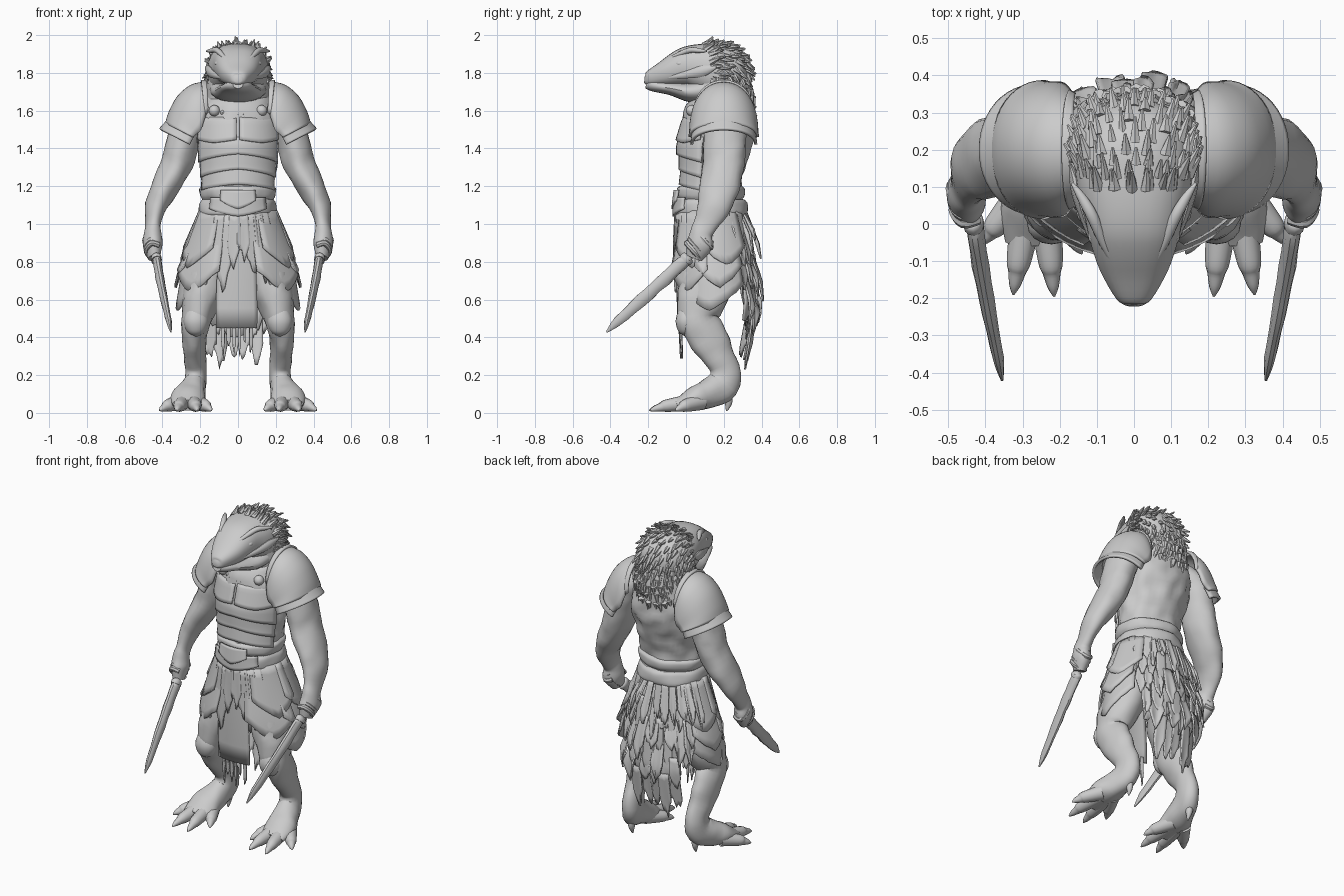
import bpy, bmesh, math, random
from mathutils import Vector, Matrix, noise
from mathutils.bvhtree import BVHTree

random.seed(4)
cube = bpy.data.objects.get("Cube")
if cube:
    bpy.data.objects.remove(cube, do_unlink=True)
grey = bpy.data.materials.new("stone_grey")
grey.use_nodes = True
grey.diffuse_color = (0.6, 0.6, 0.6, 1)
grey.node_tree.nodes["Principled BSDF"].inputs["Base Color"].default_value = grey.diffuse_color

def finish(name, bm, mirror=False, thickness=0.0):
    """Turn a bmesh into a shaded object, optionally mirrored and thickened."""
    bmesh.ops.recalc_face_normals(bm, faces=bm.faces[:])
    mesh = bpy.data.meshes.new(name)
    bm.to_mesh(mesh)
    bm.free()
    mesh.materials.append(grey)
    mesh.shade_smooth()
    mesh.set_sharp_from_angle(angle=math.radians(42))
    obj = bpy.data.objects.new(name, mesh)
    bpy.context.scene.collection.objects.link(obj)
    if thickness:
        solid = obj.modifiers.new("thickness", 'SOLIDIFY')
        solid.thickness, solid.offset = thickness, 0
    if mirror:
        obj.modifiers.new("mirror", 'MIRROR').use_mirror_merge = False
    return obj

def smooth_path(points, steps=4):
    padded = [points[0]] + list(points) + [points[-1]]
    path = []
    for p, q, r, s in zip(padded, padded[1:], padded[2:], padded[3:]):
        for t in [k / steps for k in range(steps)]:
            path.append([0.5 * (2*b + (c-a)*t + (2*a-5*b+4*c-d)*t*t + (3*b-a-3*c+d)*t**3)
                         for a, b, c, d in zip(p, q, r, s)])
    return path + [list(points[-1])]

def add_grid(bm, rows, closed=False):
    grid = [[bm.verts.new(p) for p in row] for row in rows]
    for low, high in zip(grid, grid[1:]):
        for k in range(len(low) - (not closed)):
            j = (k + 1) % len(low)
            bm.faces.new((low[k], low[j], high[j], high[k]))
    if closed:
        bm.faces.new(grid[0])
        bm.faces.new(grid[-1])

def tube(name, *paths, mirror=False, sides=16, square=2, rough=0.0):
    """Loft ellipses along paths of (x, y, z, half width, half depth)."""
    bm = bmesh.new()
    for path in map(smooth_path, paths):
        spots = [Vector(p[:3]) for p in path]
        side, rings = Vector((1, 0, 0)), []
        for i, p in enumerate(path):
            tangent = (spots[min(i+1, len(spots)-1)] - spots[max(i-1, 0)]).normalized()
            if i == 0 and abs(tangent.x) > 0.9:
                side = Vector((0, 0, 1))
            side = (side - tangent * side.dot(tangent)).normalized()
            up = tangent.cross(side)
            ring = []
            for a in [math.tau * k / sides for k in range(sides)]:
                c, s = [math.copysign(abs(f(a)) ** (2 / square), f(a)) for f in (math.cos, math.sin)]
                arm = side * c * max(p[3], .002) + up * s * max(p[4], .002)
                ring.append(spots[i] + arm * (1 + rough * noise.noise((spots[i] + arm) * 14)))
            rings.append(ring)
        add_grid(bm, rings, closed=True)
    return finish(name, bm, mirror)

def blob(x, y, z, rx, ry, rz):
    return [(x, y, z + rz * h, rx * w, ry * w) for h, w in ((-1, .1), (-.7, .7), (0, 1), (.7, .7), (1, .1))]

# Outlines of trunk and skirt: height, centre depth, half width, half depth
trunk = [(1.75, .19, .14, .13), (1.66, .2, .19, .155), (1.55, .175, .22, .19), (1.42, .155, .215, .192),
         (1.3, .145, .2, .165), (1.2, .135, .19, .155), (1.1, .13, .19, .17), (.98, .14, .2, .17), (.88, .14, .16, .14)]
skirt = [(1.1, .13, .195, .18), (.9, .145, .245, .19), (.75, .155, .28, .2), (.55, .165, .295, .205), (.25, .135, .28, .16)]

def outline(table, z):
    for top, low in zip(table, table[1:]):
        if z >= low[0] or low is table[-1]:
            t = min(max((top[0] - z) / (top[0] - low[0]), 0), 1)
            return [a + (b - a) * t for a, b in zip(top[1:], low[1:])]

def add_panel(bm, table, start, end, top, bottom, hem=0.0, inner=.005, outer=.02, ragged=0.0, cols=8):
    """Sheet wrapped on an outline; angle 0 is the front, hem lifts its corners."""
    drops = [bottom + (top - bottom) * hem * abs(2 * k / cols - 1) ** 1.3 + random.uniform(-ragged, ragged)
             for k in range(cols + 1)]
    rows = []
    for v in [r / 6 for r in range(7)]:
        row = []
        for k, drop in enumerate(drops):
            a = math.radians(start + (end - start) * k / cols)
            z = top + (drop - top) * v
            cy, rx, ry = outline(table, z)
            off = inner + (outer - inner) * v
            row.append((math.sin(a) * (rx + off), cy - math.cos(a) * (ry + off), z))
        rows.append(row)
    add_grid(bm, rows)

# Trunk, neck and head
torso = tube("torso", [(0, cy, z, rx, ry) for z, cy, rx, ry in trunk], sides=48, rough=.09)
neck = tube("neck", [(0, .18, 1.54, .18, .17), (0, .18, 1.66, .17, .155), (0, .17, 1.76, .16, .155),
                     (0, .16, 1.86, .13, .13)], sides=24, rough=.04)
head = tube("head", [(0, y, (hi + lo) / 2, w, (hi - lo) / 2) for y, hi, lo, w in (
    (-.22, 1.785, 1.75, .02), (-.2, 1.808, 1.73, .048), (-.12, 1.86, 1.725, .093), (-.04, 1.915, 1.725, .12),
    (.02, 1.945, 1.72, .134), (.1, 1.958, 1.69, .155), (.18, 1.955, 1.65, .16), (.26, 1.89, 1.64, .14),
    (.31, 1.8, 1.68, .07))], sides=28, square=2.4)
tube("lower_jaw", [(0, -.21, 1.742, .028, .025), (0, -.17, 1.733, .065, .032), (0, -.08, 1.718, .102, .036),
                   (0, .02, 1.7, .135, .055), (0, .1, 1.71, .15, .07)], sides=20)
tube("brow_ridges", [(.04, -.13, 1.848, .008, .008), (.082, -.05, 1.893, .013, .012), (.112, .02, 1.92, .016, .015),
                     (.14, .07, 1.918, .013, .012), (.167, .11, 1.915, .004, .005)], mirror=True, sides=10)
tube("cheek_ridges", [(.085, -.1, 1.775, .008, .01), (.125, .0, 1.79, .014, .02), (.15, .09, 1.81, .02, .03),
                      (.172, .16, 1.83, .004, .006)], mirror=True, sides=10)
tube("eyes", blob(.108, -.03, 1.85, .016, .025, .016), mirror=True, sides=12)

# Mane of overlapping scales from the crown down the nape
surfaces = [BVHTree.FromPolygons([v.co for v in o.data.vertices], [p.vertices[:] for p in o.data.polygons])
            for o in (torso, neck, head)]
bm = bmesh.new()
core = Vector((0, .15, 1.75))
for row in range(17):
    pitch = math.radians(-12 + row * 9)
    across = min(80, 30 + row * 18, 80 - (row - 10) * 9)
    along = Vector((0, math.cos(pitch), -math.sin(pitch)))
    for k in range(11):
        phi = math.radians(across * (k / 5 - 1) + (7 if row % 2 else 0) + random.uniform(-4, 4))
        ray = Vector((0, math.sin(pitch), math.cos(pitch))) * math.cos(phi) + Vector((math.sin(phi), 0, 0))
        hits = [tree.ray_cast(core + ray, -ray) for tree in surfaces]
        spot = min((h for h in hits if h[0]), key=lambda h: h[3])[0]
        aim = (along + ray * random.uniform(.2, .8)).normalized()
        length = random.uniform(.045, .075)
        place = Matrix.Translation(spot + aim * length * .25) @ aim.to_track_quat('Z', 'Y').to_matrix().to_4x4()
        bmesh.ops.create_cone(bm, cap_ends=True, segments=6, radius1=random.uniform(.012, .019), radius2=.004,
                              depth=length, matrix=place)
finish("mane_scales", bm)

# Arms and fists
tube("arms", [(.17, .19, 1.62, .07, .08), (.25, .2, 1.55, .09, .115), (.293, .205, 1.43, .088, .112),
              (.325, .2, 1.32, .083, .108), (.383, .18, 1.2, .072, .108), (.432, .15, 1.1, .058, .09),
              (.45, .105, 1.0, .04, .064), (.452, .08, .95, .046, .06), (.452, .07, .89, .05, .07),
              (.445, .045, .82, .032, .045)], mirror=True, sides=24, rough=.1)
grip = Vector((-.1, -.72, -.65)).normalized()
across = grip.cross(Vector((1, 0, 0))).normalized()
fingers = []
for k in range(4):
    centre = Vector((.45, .065, .885)) + grip * (k - 1.6) * .026
    fingers.append([(*(centre + Vector((1, 0, 0)) * math.cos(a) * .037 + across * math.sin(a) * .054), .016, .016)
                    for a in (-2.4, -1.2, 0, 1.2, 2.4)])
tube("fingers", *fingers, mirror=True, sides=8)

# Short swords
tube("sword_blades", [(.43, .0, .81, .022, .03), (.425, -.04, .775, .022, .036), (.397, -.2, .63, .02, .034),
                      (.366, -.36, .485, .016, .027), (.355, -.42, .428, .004, .005)], mirror=True, sides=10, rough=.25)
tube("sword_handles", [(.458, .125, .925, .022, .022), (.44, .03, .84, .017, .017), (.434, .01, .822, .028, .036),
                       (.431, -.005, .806, .028, .036)], mirror=True, sides=12)

def arches(name, *sections):
    """Shoulder armour arched between base and crest points: x, z, x, z, half depth."""
    rows = []
    for bx, bz, tx, tz, depth in smooth_path(sections, 3):
        bows = [(math.cos(math.pi * k / 24), math.sin(math.pi * k / 24) ** .9) for k in range(25)]
        rows.append([(bx + (tx - bx) * s, .2 - c * depth, bz + (tz - bz) * s) for c, s in bows])
    bm = bmesh.new()
    add_grid(bm, rows)
    finish(name, bm, mirror=True, thickness=.016)

arches("shoulder_plates", (.165, 1.6, .185, 1.745, .14), (.18, 1.55, .25, 1.728, .165), (.195, 1.5, .315, 1.672, .175),
       (.22, 1.475, .36, 1.59, .175), (.24, 1.46, .378, 1.53, .18))
arches("shoulder_lower_bands", (.22, 1.48, .35, 1.57, .163), (.24, 1.45, .385, 1.53, .166), (.255, 1.42, .412, 1.5, .17))
arches("shoulder_collars", (.16, 1.59, .165, 1.755, .145), (.175, 1.58, .195, 1.755, .155))

# Layered chest armour and necklace
bm = bmesh.new()
for level, (top, bottom, hem) in enumerate(((1.3, 1.21, -.35), (1.38, 1.29, -.5), (1.46, 1.37, -.5))):
    add_panel(bm, trunk, -70, 70, top, bottom, hem, .003, .014 + level * .002, cols=16)
for sign in (-1, 1):
    add_panel(bm, trunk, sign * 2, sign * 66, 1.565, 1.43, .12, .002, .018, cols=10)
finish("chest_plates", bm, thickness=.01)
tube("chest_studs", blob(.125, .03, 1.6, .03, .03, .03), mirror=True, sides=12)
turns = [math.radians(k * 9) for k in range(-13, 14)]
tube("necklace", *[blob(.18 * math.sin(a), .18 - .185 * math.cos(a), 1.665 - .085 * math.cos(a), .012, .012, .014)
                   for a in turns], sides=8)

# Belts and front flap
tube("belts", [(0, .13, 1.2, .19, .165), (0, .13, 1.185, .203, .178), (0, .13, 1.15, .2, .176), (0, .13, 1.13, .19, .165)],
     [(0, .13, 1.13, .19, .175), (0, .13, 1.11, .203, .19), (0, .13, 1.06, .208, .196), (0, .13, 1.04, .195, .18)],
     sides=40, rough=.05)
bm = bmesh.new()
add_panel(bm, skirt, -44, 44, 1.14, 1.04, .4, .012, .018, cols=12)
add_panel(bm, skirt, -26, 26, 1.18, 1.08, .45, .01, .022, cols=12)
finish("belt_flap", bm, thickness=.012)

# Hip armour: one broad low plate under overlapping leaves
bm = bmesh.new()
add_panel(bm, skirt, 32, 128, .9, .545, .38, .0, .03, .004, 16)
for top, bottom, flare, shift in ((.97, .65, .045, -4), (1.07, .77, .035, 6)):
    for start in (22, 68):
        add_panel(bm, skirt, start + shift, start + shift + 62, top, bottom + random.uniform(-.01, .02), .35, .0, flare, .006)
finish("hip_plates", bm, mirror=True, thickness=.012)

# Front loincloth with torn strips
bm = bmesh.new()
add_panel(bm, skirt, -23, 20, 1.08, .45, 0, .0, .004, cols=10)
for a in range(-18, 18, 6):
    add_panel(bm, skirt, a, a + random.uniform(2, 4), .48, random.uniform(.27, .38), .3, .0, .0, .02, 4)
for a in range(-34, 34, 11):
    add_panel(bm, skirt, a, a + 15, 1.06, random.uniform(.6, .84), .3, .008, .02, .03, 6)
finish("loincloth", bm, thickness=.01)

# Back rags in tiers, narrowing toward the bottom
bm = bmesh.new()
for tier in range(6):
    spread, top = 70 - tier * 9, 1.07 - tier * .11
    for a in range(180 - spread, 180 + spread, 12):
        add_panel(bm, skirt, a, a + random.uniform(8, 16), top, top - random.uniform(.17, .28), .4,
                  random.uniform(-.015, .01), random.uniform(.0, .055) - tier * .004, .03, 5)
add_panel(bm, skirt, 140, 220, 1.07, .42, .15, -.012, -.01, .04, 14)
finish("back_rags", bm, thickness=.01)

# Legs, knees and clawed feet
tube("legs", [(.09, .15, 1.0, .1, .13), (.14, .12, .8, .12, .14), (.19, .09, .62, .105, .135), (.22, .06, .5, .08, .105),
              (.232, .11, .41, .064, .105), (.23, .16, .32, .058, .09), (.222, .205, .235, .056, .08),
              (.228, .195, .15, .06, .09), (.25, .11, .1, .08, .078), (.265, .03, .07, .095, .058),
              (.27, -.05, .042, .075, .03)], mirror=True, sides=24, rough=.1)
tube("knee_caps", blob(.222, .0, .485, .066, .055, .08), mirror=True)
toes = []
for bx, by, tx, ty in ((.24, .05, .215, -.195), (.285, .05, .325, -.19), (.3, .08, .415, -.055), (.23, .08, .14, -.08)):
    base, tip = Vector((bx, by, .06)), Vector((tx, ty, .012))
    toes.append([(*(base.lerp(tip, t) + Vector((0, 0, lift))), r, r) for t, lift, r in (
        (0, 0, .045), (.4, .005, .038), (.65, .008, .032), (.75, .006, .024), (.9, .004, .015), (1, 0, .003))])
toes.append([(.225, .21, .12, .03, .03), (.222, .225, .06, .02, .022), (.22, .215, .01, .004, .004)])
tube("clawed_toes", *toes, mirror=True, sides=12)
